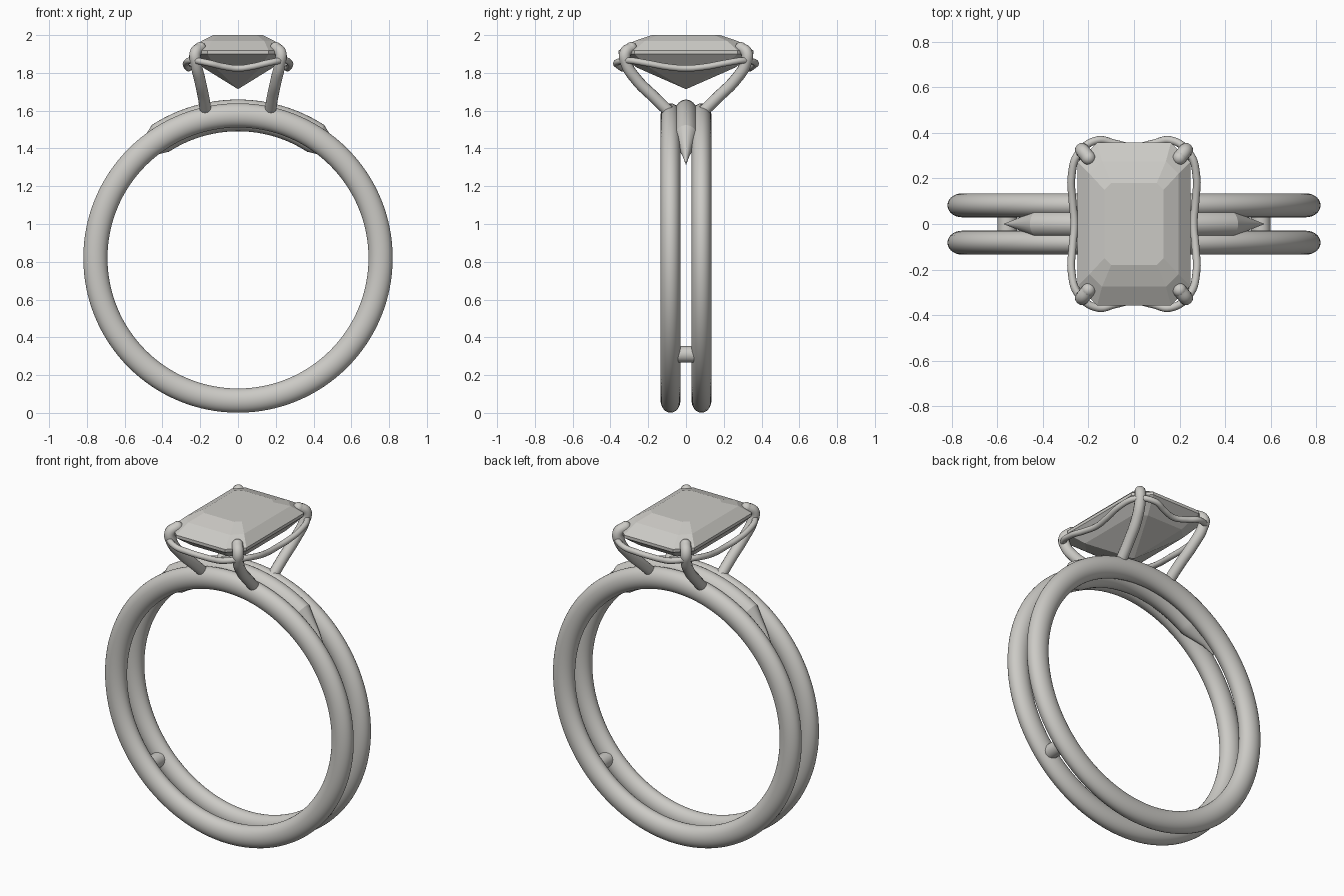
import bpy, bmesh, math
from mathutils import Vector

cube = bpy.data.objects.get("Cube")
if cube:
    bpy.data.objects.remove(cube, do_unlink=True)

# Material
metal = bpy.data.materials.new("warm light grey")
metal.use_nodes = True
GREY = (0.6, 0.59, 0.56, 1)
metal.diffuse_color = GREY
metal.node_tree.nodes["Principled BSDF"].inputs["Base Color"].default_value = GREY

CENTRE_Z = 0.82
RADIUS = 0.755


def finish(obj, name, angle=None):
    obj.name = name
    obj.data.materials.clear()
    obj.data.materials.append(metal)
    if angle:
        bpy.ops.object.select_all(action='DESELECT')
        obj.select_set(True)
        bpy.context.view_layer.objects.active = obj
        bpy.ops.object.shade_smooth_by_angle(angle=math.radians(angle))
    return obj


def loft(name, rings, angle=None):
    """Skin a list of equal-length point rings and cap both ends."""
    bm = bmesh.new()
    loops = [[bm.verts.new(p) for p in ring] for ring in rings]
    n = len(loops[0])
    for a, b in zip(loops, loops[1:]):
        for i in range(n):
            j = (i + 1) % n
            bm.faces.new((a[i], a[j], b[j], b[i]))
    bm.faces.new(loops[0])
    bm.faces.new(loops[-1])
    bmesh.ops.remove_doubles(bm, verts=bm.verts, dist=1e-5)
    bmesh.ops.recalc_face_normals(bm, faces=bm.faces)
    mesh = bpy.data.meshes.new(name)
    bm.to_mesh(mesh)
    bm.free()
    obj = bpy.data.objects.new(name, mesh)
    bpy.context.collection.objects.link(obj)
    return finish(obj, name, angle)


def wire(name, points, radius, closed=False):
    """Round wire swept along a smooth path."""
    curve = bpy.data.curves.new(name, 'CURVE')
    curve.dimensions = '3D'
    curve.bevel_depth = radius
    curve.bevel_resolution = 4
    curve.resolution_u = 8
    curve.use_fill_caps = True
    spline = curve.splines.new('BEZIER')
    spline.bezier_points.add(len(points) - 1)
    for bp, p in zip(spline.bezier_points, points):
        bp.co = p
        bp.handle_left_type = bp.handle_right_type = 'AUTO'
    spline.use_cyclic_u = closed
    obj = bpy.data.objects.new(name, curve)
    bpy.context.collection.objects.link(obj)
    bpy.ops.object.select_all(action='DESELECT')
    obj.select_set(True)
    bpy.context.view_layer.objects.active = obj
    bpy.ops.object.convert(target='MESH')
    return finish(bpy.context.object, name, 50)


# Twin bands, slightly narrower than they are deep
for side, label in ((-1, "front"), (1, "back")):
    bpy.ops.mesh.primitive_torus_add(
        major_radius=RADIUS, minor_radius=0.064, major_segments=128, minor_segments=28,
        location=(0, side * 0.082, CENTRE_Z), rotation=(math.pi / 2, 0, 0))
    band = bpy.context.object
    band.scale.z = 0.82
    finish(band, label + "_band", 60)

# Pins joining the bands near the bottom
for side, label in ((-1, "right"), (1, "left")):
    bpy.ops.mesh.primitive_cylinder_add(
        vertices=24, radius=0.043, depth=0.14,
        location=(side * 0.557, 0, 0.31), rotation=(math.pi / 2, 0, 0))
    finish(bpy.context.object, label + "_bridge_pin", 40)

# Saddle between the bands, pointed at both ends
stations = [(-49, 0.02), (-43, 0.34)]
stations += [(-33 + 66 * i / 24, 1) for i in range(25)]
stations += [(43, 0.34), (49, 0.02)]
rings = []
for degrees, size in stations:
    a = math.radians(degrees)
    ring = []
    for k in range(28):
        t = math.tau * k / 28
        r = RADIUS + 0.084 * size * math.cos(t)
        ring.append((r * math.sin(a), 0.064 * size * math.sin(t), CENTRE_Z + r * math.cos(a)))
    rings.append(ring)
loft("saddle", rings, 20)


# Step-cut stone: cut-corner rectangles from table down to the point
def cut_rect(hx, hy, cut, z):
    quarter = [(hx, hy - cut), (hx - cut, hy)]
    ring = quarter + [(-x, y) for x, y in reversed(quarter)]
    return [(x, y, z) for x, y in ring + [(-x, -y) for x, y in ring]]


loft("stone", [
    cut_rect(0.13, 0.18, 0.03, 2.0),
    cut_rect(0.195, 0.275, 0.055, 1.968),
    cut_rect(0.247, 0.357, 0.085, 1.918),
    cut_rect(0.247, 0.357, 0.085, 1.9),
    cut_rect(0.185, 0.26, 0.065, 1.828),
    cut_rect(0.002, 0.003, 0.001, 1.715),
])

# Four claws with rounded tips folded over the stone corners
claw = [(0.17, 0.085, 1.59), (0.182, 0.165, 1.668), (0.202, 0.26, 1.762),
        (0.222, 0.316, 1.85), (0.226, 0.322, 1.905), (0.2, 0.29, 1.932)]
for sx, lr in ((-1, "right"), (1, "left")):
    for sy, fb in ((-1, "front"), (1, "back")):
        path = [Vector((x * sx, y * sy, z)) for x, y, z in claw]
        wire(f"{fb}_{lr}_claw", path, 0.031)
        bpy.ops.mesh.primitive_uv_sphere_add(segments=20, ring_count=12, radius=0.031,
                                             location=path[-1])
        finish(bpy.context.object, f"{fb}_{lr}_claw_tip", 60)

# Wavy gallery wire around the stone, rising at each claw
quarter = [(0.262, 0, 1.824), (0.27, 0.1, 1.832), (0.274, 0.21, 1.852), (0.245, 0.308, 1.866),
           (0.16, 0.368, 1.853), (0.08, 0.352, 1.834), (0, 0.337, 1.824)]
half = quarter + [(-x, y, z) for x, y, z in quarter[-2::-1]]
wire("gallery_wire", half + [(x, -y, z) for x, y, z in half[-2:0:-1]], 0.017, closed=True)
